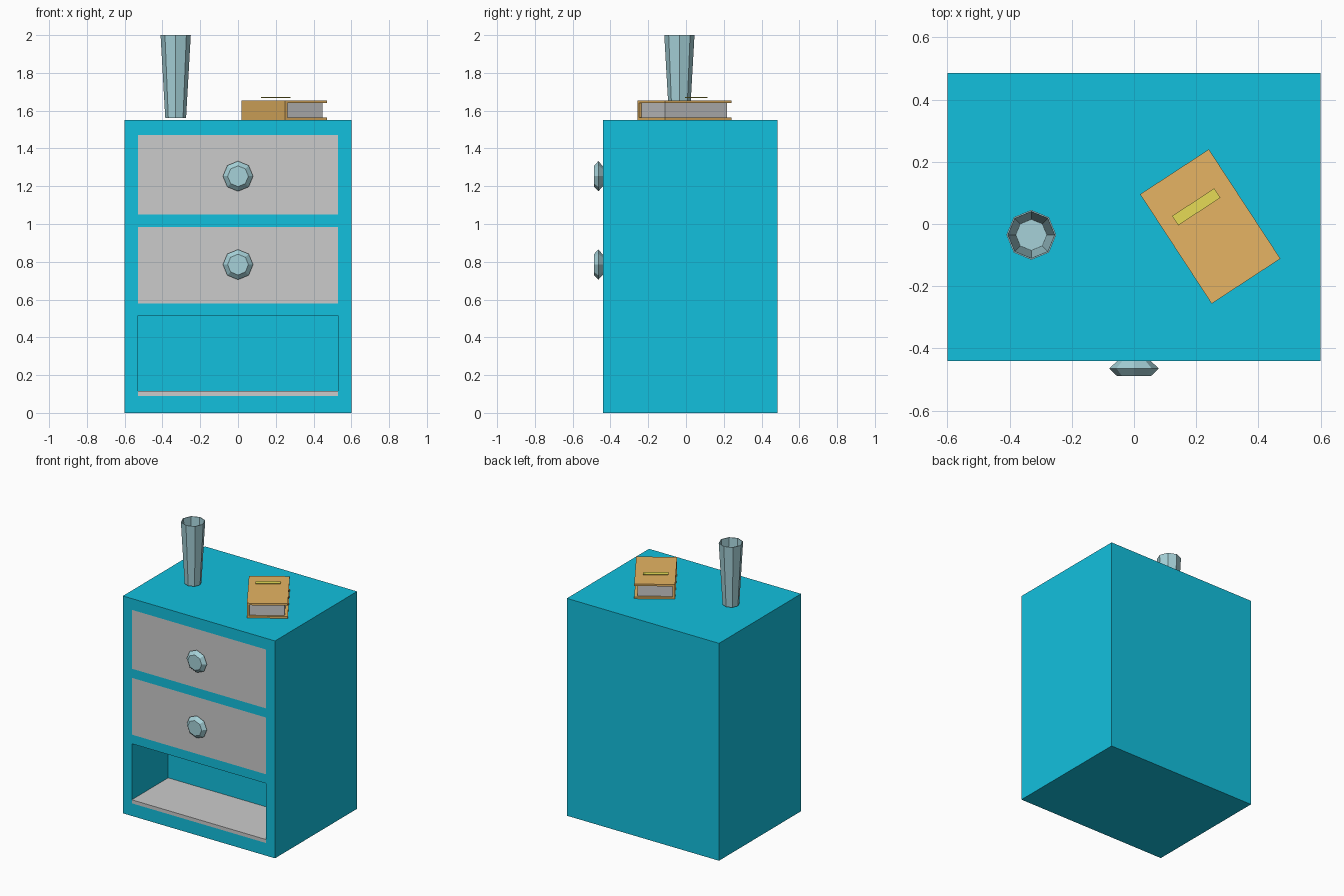
import bpy, bmesh
from math import sin, cos, pi, radians
from mathutils import Matrix, Vector

if "Cube" in bpy.data.objects:
    bpy.data.objects.remove(bpy.data.objects["Cube"])


def material(name, rgb):
    m = bpy.data.materials.new(name)
    m.diffuse_color = (*rgb, 1)
    m.use_nodes = True
    m.node_tree.nodes["Principled BSDF"].inputs["Base Color"].default_value = m.diffuse_color
    return m


TEAL = material("teal_paint", (0.006, 0.53, 0.73))
GLASS = material("pale_blue", (0.38, 0.64, 0.69))
LEATHER = material("tan_cover", (0.79, 0.456, 0.125))
YELLOW = material("yellow_label", (0.79, 0.71, 0.093))


def finish(name, bm, mat=None, matrix=None):
    bmesh.ops.recalc_face_normals(bm, faces=bm.faces)
    me = bpy.data.meshes.new(name)
    bm.to_mesh(me)
    bm.free()
    if mat:
        me.materials.append(mat)
    ob = bpy.data.objects.new(name, me)
    bpy.context.collection.objects.link(ob)
    if matrix:
        ob.matrix_world = matrix
    return ob


def boxes(name, bounds, mat=None, matrix=None):
    """One object made of boxes given as (x0, x1, y0, y1, z0, z1)."""
    bm = bmesh.new()
    for x0, x1, y0, y1, z0, z1 in bounds:
        centre = Vector((x0 + x1, y0 + y1, z0 + z1)) / 2
        m = Matrix.Translation(centre) @ Matrix.Diagonal((x1 - x0, y1 - y0, z1 - z0, 1))
        bmesh.ops.create_cube(bm, size=1, matrix=m)
    return finish(name, bm, mat, matrix)


def turned(name, profile, mat, matrix, sides=8):
    """Capped lathe of (radius, height) points around local z."""
    bm = bmesh.new()
    rings = [[bm.verts.new((r * cos(2 * pi * i / sides), r * sin(2 * pi * i / sides), h))
              for i in range(sides)] for r, h in profile]
    for a, b in zip(rings, rings[1:]):
        for i in range(sides):
            j = (i + 1) % sides
            bm.faces.new((a[i], a[j], b[j], b[i]))
    bm.faces.new(rings[0])
    bm.faces.new(rings[-1])
    return finish(name, bm, mat, matrix)


FRONT, BACK, HALF = -0.44, 0.485, 0.53
DRAWERS = [(1.05, 1.47), (0.58, 0.985)]
NICHE_BACK = -0.03

# Cabinet body with recesses for the drawers and the open niche
body = boxes("cabinet_body", [(-0.6, 0.6, FRONT, BACK, 0, 1.55)], TEAL)
recesses = [(-HALF, HALF, FRONT - 0.1, NICHE_BACK, z0, z1) for z0, z1 in DRAWERS + [(0.09, 0.515)]]
cutter = boxes("recess_cutter", recesses, TEAL)
cutter.hide_render = True
mod = body.modifiers.new("recesses", 'BOOLEAN')
mod.operation = 'DIFFERENCE'
mod.solver = 'EXACT'
mod.object = cutter
bpy.context.view_layer.objects.active = body
bpy.ops.object.modifier_apply(modifier=mod.name)
bpy.data.objects.remove(cutter)

# Flush drawers with faceted knobs
for n, (z0, z1) in enumerate(DRAWERS, 1):
    boxes(f"drawer_{n}", [(-HALF, HALF, FRONT, NICHE_BACK, z0, z1)])
    place = Matrix.Translation((0, FRONT, (1.253, 0.785)[n - 1])) @ Matrix.Rotation(radians(90), 4, 'X')
    turned(f"drawer_knob_{n}", [(0.053, 0), (0.08, 0.024), (0.055, 0.048)], GLASS, place)

# Niche shelf
boxes("niche_shelf", [(-HALF, HALF, FRONT, NICHE_BACK, 0.09, 0.115)])

# Vase, hollow and open at the top
turned("vase", [(0.055, 0), (0.08, 0.44), (0.075, 0.44), (0.05, 0.01)], GLASS,
       Matrix.Translation((-0.33, -0.035, 1.56)))

# Book: two covers and a spine around a page block
book = Matrix.Translation((0.245, -0.008, 1.55)) @ Matrix.Rotation(radians(33.2), 4, 'Z')
U, V = 0.132, 0.21
boxes("book_cover", [(-U, U, -V, V, 0, 0.014),
                     (-U, U, -V, V, 0.091, 0.105),
                     (-U, -U + 0.015, -V, V, 0.014, 0.091)], LEATHER, book)
boxes("book_pages", [(-U + 0.015, 0.112, -0.197, 0.197, 0.014, 0.091)], None, book)

# Label strip just above the cover
label = Matrix.Translation((0.2, 0.055, 1.668)) @ Matrix.Rotation(radians(33.2), 4, 'Z')
boxes("book_label", [(-0.081, 0.081, -0.018, 0.018, 0, 0.004)], YELLOW, label)
